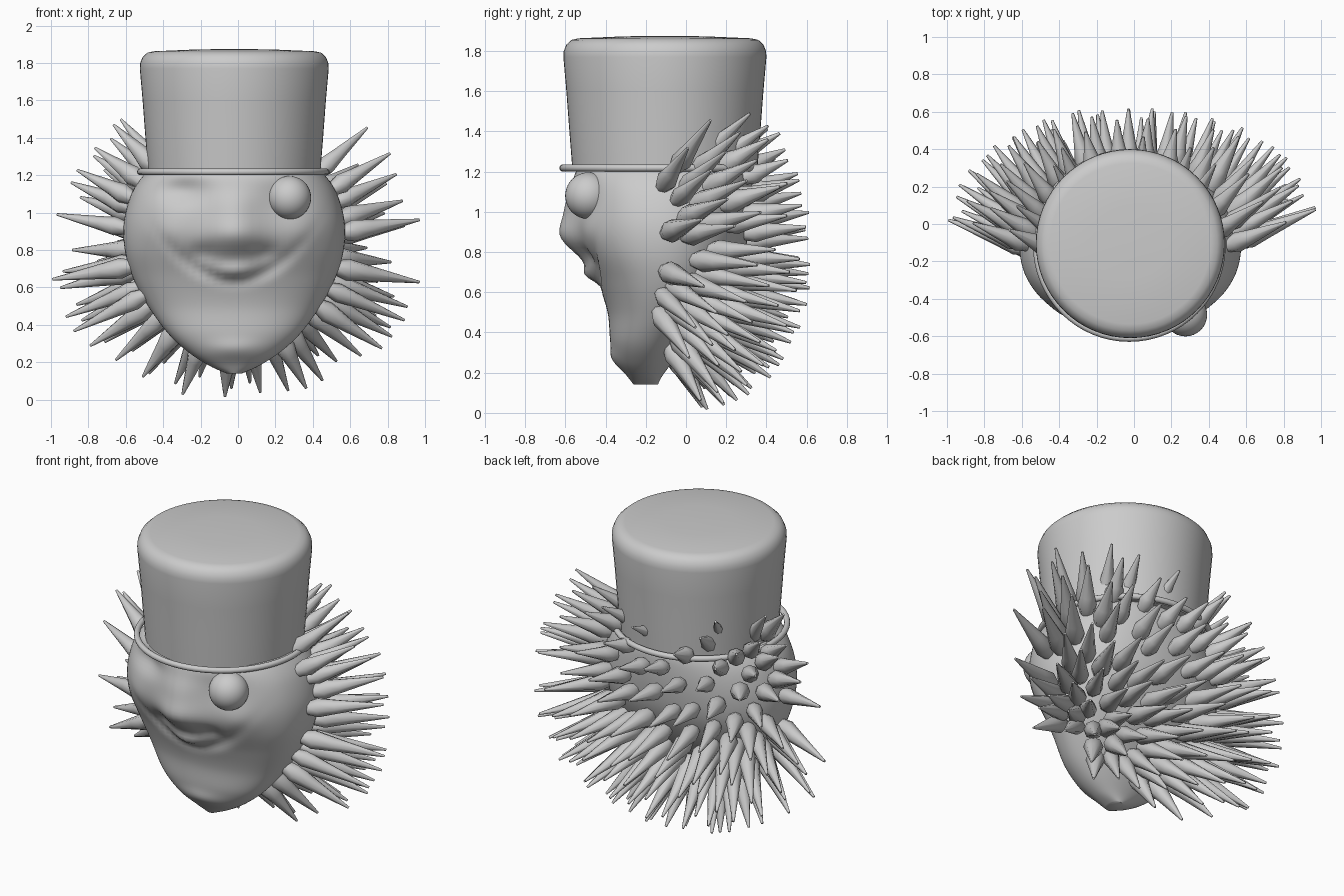
import bpy, bmesh, math, random
from mathutils import Vector
from mathutils.bvhtree import BVHTree

if "Cube" in bpy.data.objects:
    bpy.data.objects.remove(bpy.data.objects["Cube"])

random.seed(4)
CX = -0.02


def finish(bm, name, angle=40):
    bmesh.ops.recalc_face_normals(bm, faces=bm.faces)
    me = bpy.data.meshes.new(name)
    bm.to_mesh(me)
    ob = bpy.data.objects.new(name, me)
    bpy.context.collection.objects.link(ob)
    bpy.ops.object.select_all(action='DESELECT')
    ob.select_set(True)
    bpy.context.view_layer.objects.active = ob
    bpy.ops.object.shade_smooth_by_angle(angle=math.radians(angle))
    return ob


def loft(bm, rings):
    """Skin a list of equally sized point rings and cap both ends."""
    vs = [[bm.verts.new(p) for p in r] for r in rings]
    n = len(vs[0])
    for a, b in zip(vs, vs[1:]):
        for i in range(n):
            j = (i + 1) % n
            bm.faces.new((a[i], a[j], b[j], b[i]))
    bm.faces.new(vs[0][::-1])
    bm.faces.new(vs[-1])


# head sections: z, half width, front y, back y
SECT = [(0.14, 0.04, -0.26, -0.14), (0.18, 0.13, -0.29, -0.12), (0.25, 0.24, -0.34, -0.07),
        (0.35, 0.35, -0.375, 0.0), (0.50, 0.46, -0.39, 0.12), (0.65, 0.54, -0.44, 0.22),
        (0.80, 0.585, -0.51, 0.29), (0.95, 0.59, -0.545, 0.32), (1.10, 0.55, -0.555, 0.33),
        (1.20, 0.485, -0.545, 0.32), (1.25, 0.42, -0.48, 0.27)]


def smooth_section(t):
    i = min(int(t), len(SECT) - 2)
    f = t - i
    p = [SECT[max(0, min(len(SECT) - 1, i + k))] for k in (-1, 0, 1, 2)]
    return [0.5 * (2 * b + (c - a) * f + (2 * a - 5 * b + 4 * c - d) * f * f
                   + (3 * b - a - 3 * c + d) * f ** 3) for a, b, c, d in zip(*p)]


def bump(x, z, cx, cz, sx, sz):
    return math.exp(-((x - cx) / sx) ** 2 - ((z - cz) / sz) ** 2)


def face_relief(x, z):
    """How far the face bulges forward at (x, z)."""
    d = 0.09 * bump(x, z, 0, 0.88, 0.15, 0.10)            # nose
    d += 0.04 * bump(x, z, 0, 1.03, 0.12, 0.10)           # nose bridge
    d += 0.05 * bump(x, z, 0, 0.68, 0.11, 0.05)           # upper lip
    d -= 0.05 * bump(x, z, -0.28, 1.12, 0.13, 0.07)       # empty eye socket
    d -= 0.02 * bump(x, z, 0.28, 1.08, 0.13, 0.11)
    for s in (-1, 1):
        d += 0.02 * bump(x, z, s * 0.35, 0.90, 0.12, 0.09)    # cheeks
        d -= 0.03 * bump(x, z, s * 0.17, 0.78, 0.07, 0.05)    # nose folds
    smile = 0.64 + 1.5 * x * x
    d -= 0.025 * math.exp(-((z - smile) / 0.035) ** 2 - (x / 0.36) ** 4)
    d += 0.02 * bump(x, z, 0, 0.27, 0.14, 0.05)           # chin
    return d


# head: the front half is boxier than the back
bm = bmesh.new()
rings = []
STEPS, SEG = 70, 96
for k in range(STEPS + 1):
    z, w, yf, yb = smooth_section(k / STEPS * (len(SECT) - 1))
    ym, hy = (yf + yb) / 2, (yb - yf) / 2
    ring = []
    for i in range(SEG):
        a = 2 * math.pi * i / SEG
        c, s = math.cos(a), math.sin(a)
        e = 0.95 if s > 0 else 0.95 - 0.05 * min(1, -3 * s)
        x = w * math.copysign(abs(c) ** e, c)
        y = ym + hy * math.copysign(abs(s) ** e, s)
        if s < 0:
            y -= face_relief(x, z) * min(1, -2 * s)
        ring.append((CX + x, y, z))
    rings.append(ring)
loft(bm, rings)
tree = BVHTree.FromBMesh(bm)
finish(bm, "head", 60)


# hat and rim
def lathe(name, profile, cx, cy, seg=64, angle=40):
    bm = bmesh.new()
    loft(bm, [[(cx + r * math.cos(2 * math.pi * i / seg), cy + r * math.sin(2 * math.pi * i / seg), z)
               for i in range(seg)] for r, z in profile])
    return finish(bm, name, angle)


lathe("hat", [(0.46, 1.21), (0.475, 1.4), (0.49, 1.6), (0.505, 1.77), (0.503, 1.80),
              (0.49, 1.832), (0.465, 1.855), (0.43, 1.863), (0.2, 1.873), (0.02, 1.875)], CX, -0.105)
bpy.ops.mesh.primitive_torus_add(location=(CX - 0.005, -0.115, 1.218), major_radius=0.497,
                                 minor_radius=0.018, major_segments=64, minor_segments=10)
bpy.context.object.name = "hat_rim"
bpy.ops.object.shade_smooth()

# eye
bpy.ops.mesh.primitive_uv_sphere_add(segments=32, ring_count=20, radius=0.116,
                                     location=(0.275, -0.485, 1.08))
bpy.context.object.name = "eye"
bpy.ops.object.shade_smooth()

# hair spikes: tips lie on an egg shape, bases on the head
bm = bmesh.new()


def spike(base, tip):
    d = tip - base
    q = d.to_track_quat('Z', 'Y')
    L = d.length
    n = 8
    R = random.uniform(0.05, 0.06)
    prof = [(0.6 * R, -0.03), (R, 0.05), (0.75 * R, 0.35 * L), (0.007, L)]
    loft(bm, [[base + q @ Vector((r * math.cos(2 * math.pi * i / n), r * math.sin(2 * math.pi * i / n), h))
               for i in range(n)] for r, h in prof])


N = 285
for i in range(N):
    v = 1 - 2 * (i + 0.5) / N
    a = i * math.pi * (3 - math.sqrt(5))
    h = math.sqrt(1 - v * v)
    u = Vector((h * math.cos(a), h * math.sin(a), v))
    u = (u + 0.04 * Vector((random.uniform(-1, 1), random.uniform(-1, 1), random.uniform(-1, 1)))).normalized()
    j = random.uniform(0.98, 1.015)
    height = 1.0 if u.z > 0 else 0.74
    tip = Vector((u.x * j, u.y * 0.63 * j, 0.74 + u.z * height * j))
    if tip.y < -0.04 or tip.z > 1.5 or (tip.z < 0.25 and tip.y < 0.07):
        continue
    if math.hypot(tip.x - CX, tip.y + 0.105) < 0.52 and tip.z > 1.2:
        continue                                    # inside the hat
    if abs(tip.z - 0.79) < 0.09 and tip.y < 0.28:
        continue                                    # bare patch at the ears
    # rear spikes run closer to parallel than side ones
    source = Vector((CX, -0.33 - 0.45 * max(0, u.y) ** 2, 0.80))
    hit = tree.ray_cast(tip, (source - tip).normalized())[0]
    if hit:
        spike(hit, tip)
finish(bm, "hair_spikes", 50)
